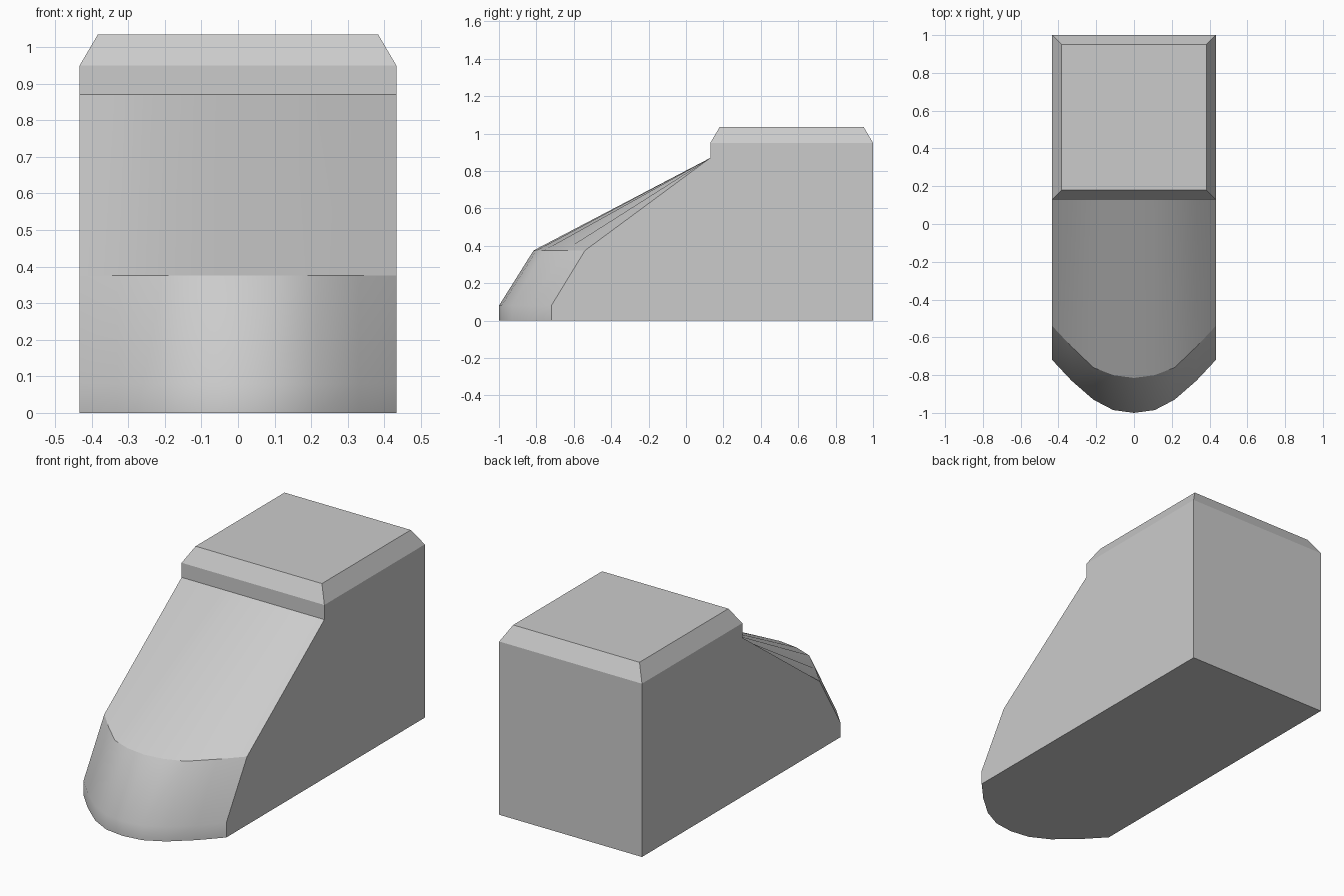
import bpy, bmesh, math

if "Cube" in bpy.data.objects:
    bpy.data.objects.remove(bpy.data.objects["Cube"])

# Nose outline: x, y at the ground, y at the lower edge of the sloping hood
half = [(0.0, -1.0, -0.815), (0.11, -0.985, -0.80), (0.215, -0.93, -0.76),
        (0.33, -0.83, -0.65), (0.433, -0.72, -0.54)]
outline = [(-x, a, b) for x, a, b in half[:0:-1]] + half
W, FRONT, BACK = 0.433, 0.13, 1.0

bm = bmesh.new()

# Each column runs from the ground, up the nose and hood, to the cabin wall
cols = [[bm.verts.new(p) for p in
         ((x, yb, 0), (x, yb, 0.08), (x, yt, 0.375), (x, FRONT, 0.87))]
        for x, yb, yt in outline]
for a, b in zip(cols, cols[1:]):
    for i in range(3):
        bm.faces.new((a[i], b[i], b[i + 1], a[i + 1]))
curved = set(bm.faces)


def ring(inset, z):
    """Rectangular cabin ring, front left corner first."""
    return [bm.verts.new(p) for p in
            ((-W + inset, FRONT + inset, z), (W - inset, FRONT + inset, z),
             (W - inset, BACK - inset, z), (-W + inset, BACK - inset, z))]


# Cabin walls and chamfered roof
eaves, roof = ring(0, 0.95), ring(0.05, 1.035)
br, bl = bm.verts.new((W, BACK, 0)), bm.verts.new((-W, BACK, 0))
left, right = cols[0], cols[-1]
bm.faces.new([c[3] for c in cols] + [eaves[1], eaves[0]])
bm.faces.new([br, eaves[2], eaves[1]] + right[::-1])
bm.faces.new([bl] + left + [eaves[0], eaves[3]])
bm.faces.new((br, bl, eaves[3], eaves[2]))
bm.faces.new([bl, br] + [c[0] for c in cols[::-1]])
for i in range(4):
    j = (i + 1) % 4
    bm.faces.new((eaves[i], eaves[j], roof[j], roof[i]))
bm.faces.new(roof)
bmesh.ops.recalc_face_normals(bm, faces=bm.faces)

# Smooth round the nose and across the hood, crisp everywhere else
for f in bm.faces:
    f.smooth = f in curved
for e in bm.edges:
    hood_edge = all(abs(v.co.z - 0.375) < 1e-4 for v in e.verts)
    e.smooth = all(f in curved for f in e.link_faces) and not hood_edge

mesh = bpy.data.meshes.new("wedge_body")
bm.to_mesh(mesh)
bm.free()
bpy.context.collection.objects.link(bpy.data.objects.new("wedge_body", mesh))
